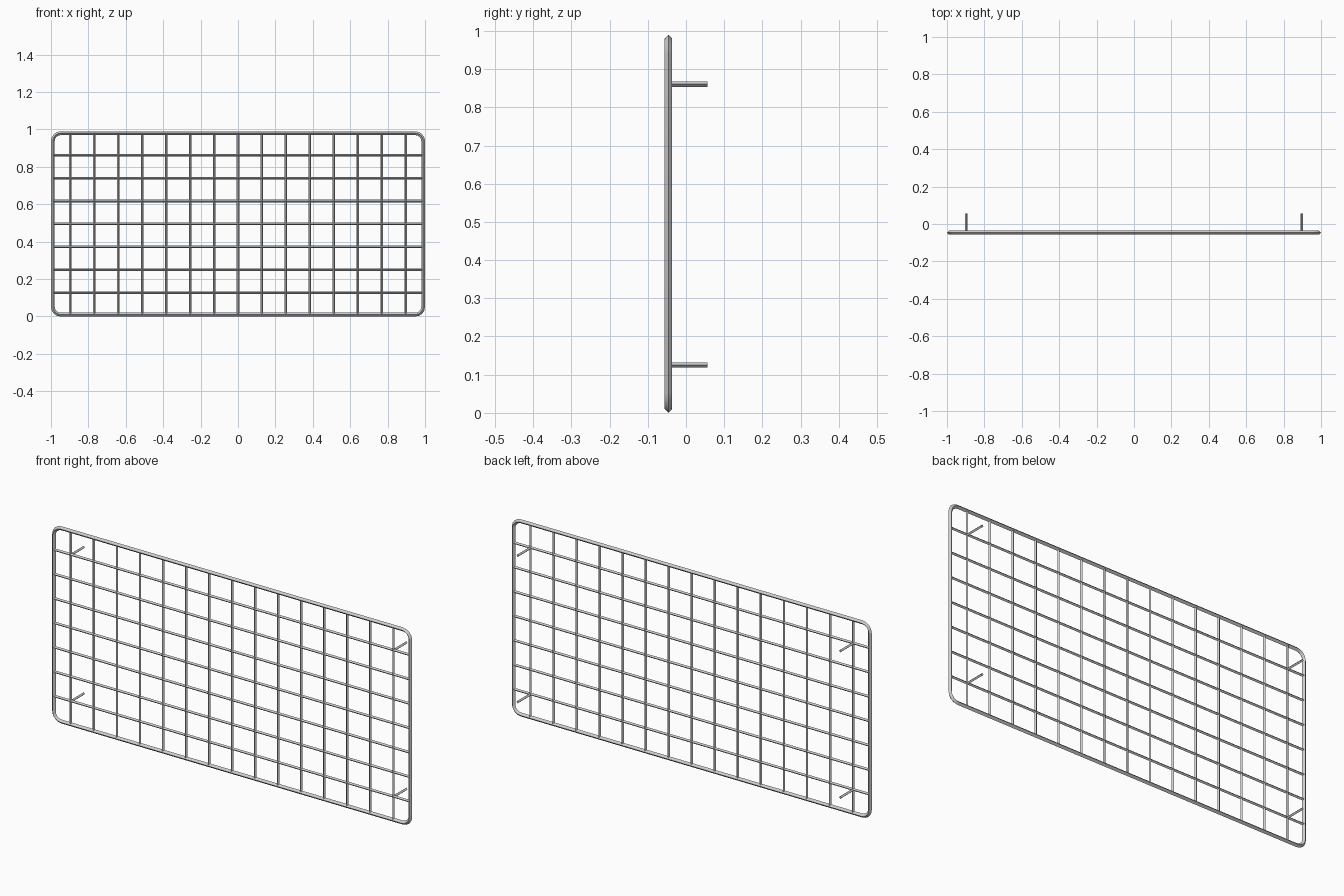
import bpy
from math import cos, sin, pi, radians
from mathutils import Vector

cube = bpy.data.objects.get("Cube")
if cube:
    bpy.data.objects.remove(cube)

HEIGHT = 0.99
PLANE_Y = -0.046
FRAME_R, WIRE_R = 0.01, 0.0068
CORNER_R = 0.042
MID_Z = HEIGHT / 2
EDGE_X, EDGE_Z = 1 - FRAME_R, MID_Z - FRAME_R
SIDES = 4

steel = bpy.data.materials.new("light grey steel")
steel.use_nodes = True
steel.diffuse_color = (0.61, 0.61, 0.61, 1)
steel.node_tree.nodes["Principled BSDF"].inputs["Base Color"].default_value = steel.diffuse_color


def finish(obj):
    obj.data.materials.append(steel)
    bpy.ops.object.select_all(action='DESELECT')
    obj.select_set(True)
    bpy.context.view_layer.objects.active = obj
    bpy.ops.object.shade_smooth_by_angle(angle=radians(40))


def rod(name, start, end):
    start, end = Vector(start), Vector(end)
    axis = end - start
    bpy.ops.mesh.primitive_cylinder_add(
        vertices=SIDES, radius=WIRE_R, depth=axis.length, location=(start + end) / 2,
        rotation=axis.to_track_quat('Z', 'Y').to_euler())
    obj = bpy.context.object
    obj.name = name
    finish(obj)


# Rounded rectangular frame: diamond-section bar with a ridge along its outer edge
outline = []
for corner, (sx, sz) in enumerate([(1, 1), (-1, 1), (-1, -1), (1, -1)]):
    for step in range(5):
        a = (corner + step / 4) * pi / 2
        outline.append((sx * (EDGE_X - CORNER_R) + CORNER_R * cos(a),
                        sz * (EDGE_Z - CORNER_R) + CORNER_R * sin(a), a))
count = len(outline)
verts = []
for x, z, a in outline:
    for k in range(SIDES):
        t = 2 * pi * k / SIDES
        out = FRAME_R * cos(t)
        verts.append((x + out * cos(a), PLANE_Y + FRAME_R * sin(t), MID_Z + z + out * sin(a)))
faces = []
for i in range(count):
    j = (i + 1) % count
    for k in range(SIDES):
        m = (k + 1) % SIDES
        faces.append((i * SIDES + k, i * SIDES + m, j * SIDES + m, j * SIDES + k))
mesh = bpy.data.meshes.new("outer_frame")
mesh.from_pydata(verts, [], faces)
frame = bpy.data.objects.new("outer_frame", mesh)
bpy.context.collection.objects.link(frame)
finish(frame)

# Upright wires
for i in range(-7, 8):
    x = i * 0.128
    rod("upright_wire", (x, PLANE_Y, FRAME_R), (x, PLANE_Y, HEIGHT - FRAME_R))

# Cross wires
for i in range(-3, 4):
    z = MID_Z + i * 0.1225
    rod("cross_wire", (-EDGE_X, PLANE_Y, z), (EDGE_X, PLANE_Y, z))

# Four mounting pegs at the back
for sx in (-1, 1):
    for sz in (-1, 1):
        x, z = sx * 7 * 0.128, MID_Z - 0.002 + sz * 3 * 0.1225
        rod("mounting_peg", (x, PLANE_Y, z), (x, 0.056, z))
